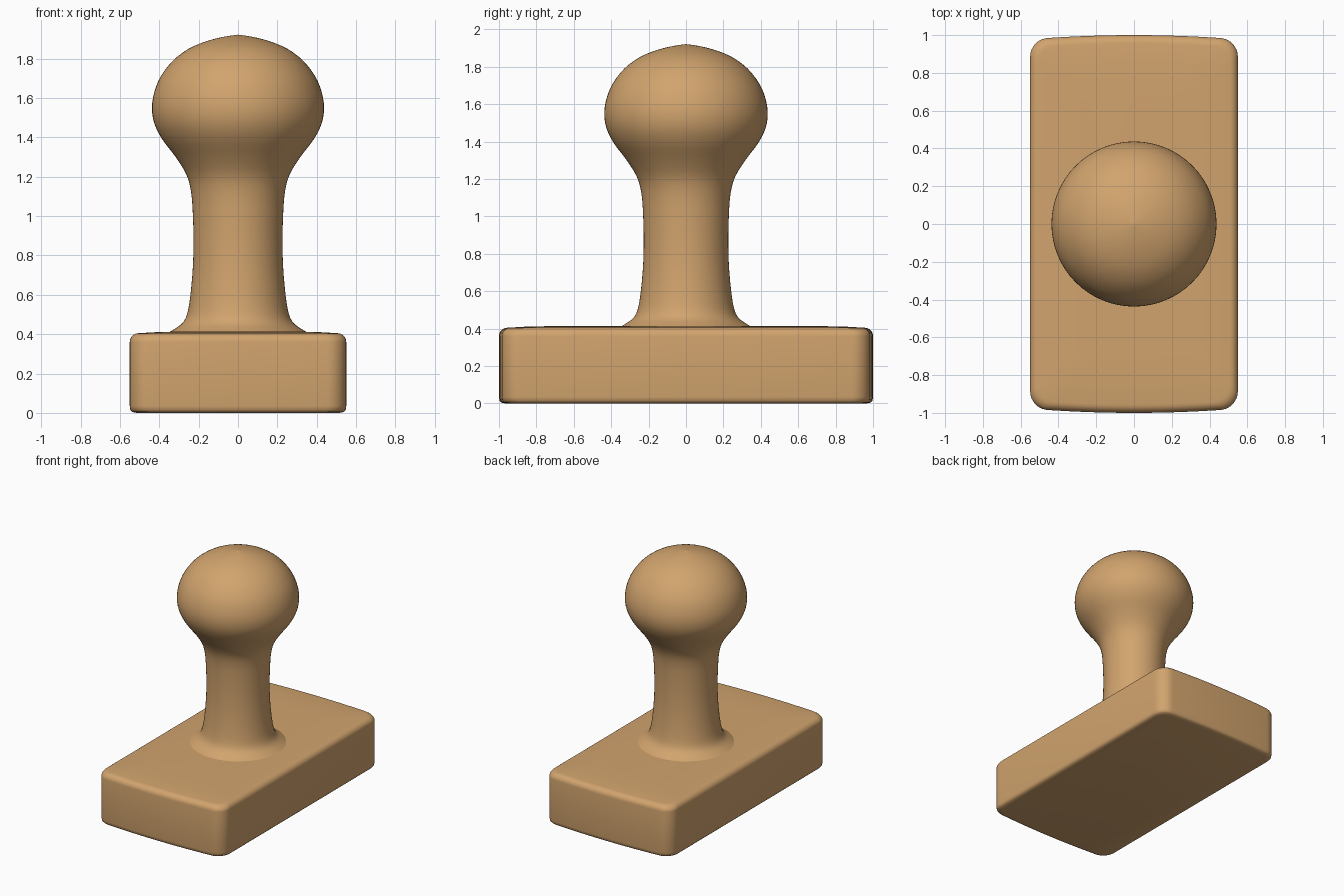
import bpy, bmesh, math
from mathutils import Vector

if "Cube" in bpy.data.objects:
    bpy.data.objects.remove(bpy.data.objects["Cube"])

wood = bpy.data.materials.new("light wood")
wood.diffuse_color = (0.64, 0.37, 0.155, 1)
wood.use_nodes = True
wood.node_tree.nodes["Principled BSDF"].inputs["Base Color"].default_value = wood.diffuse_color


def loft(name, rings, angle):
    """Skin a stack of equal-length closed rings and cap both ends."""
    bm = bmesh.new()
    rows = [[bm.verts.new(p) for p in ring] for ring in rings]
    n = len(rows[0])
    for a, b in zip(rows, rows[1:]):
        for i in range(n):
            j = (i + 1) % n
            bm.faces.new((a[i], a[j], b[j], b[i]))
    bm.faces.new(rows[0][::-1])
    bm.faces.new(rows[-1])
    bmesh.ops.recalc_face_normals(bm, faces=bm.faces)
    me = bpy.data.meshes.new(name)
    bm.to_mesh(me)
    bm.free()
    me.materials.append(wood)
    ob = bpy.data.objects.new(name, me)
    bpy.context.collection.objects.link(ob)
    bpy.ops.object.select_all(action='DESELECT')
    bpy.context.view_layer.objects.active = ob
    ob.select_set(True)
    bpy.ops.object.shade_smooth_by_angle(angle=math.radians(angle))
    return ob


# Base block: rounded corners, short ends slightly bowed
def outline(inset):
    q = []
    for i in range(9):
        t = math.radians(90 * i / 8)
        q.append((0.45 + 0.10 * math.cos(t), 0.885 + 0.10 * math.sin(t)))
    for i in range(1, 7):
        x = 0.45 * (1 - i / 6)
        q.append((x, 1 - 0.015 * (x / 0.45) ** 2))
    half = q + [(-x, y) for x, y in q[-2::-1]]
    full = half + [(-x, -y) for x, y in half]
    return [(x * (1 - inset / 0.55), y * (1 - inset)) for x, y in full]


levels = [(0.035, 0), (0.012, 0.005), (0.003, 0.015), (0, 0.035)]
for i in range(7):
    t = math.radians(90 * i / 6)
    levels.append((0.045 * (1 - math.cos(t)), 0.36 + 0.045 * math.sin(t)))
levels += [(0.15, 0.411), (0.30, 0.414)]
loft("base_block", [[(x, y, z) for x, y in outline(d)] for d, z in levels], 50)

# Turned handle: smooth curve through (radius, height) points
profile = [(0.36, 0.405), (0.325, 0.425), (0.275, 0.465), (0.25, 0.54), (0.232, 0.7),
           (0.226, 0.85), (0.229, 1.0), (0.238, 1.12), (0.262, 1.21), (0.317, 1.3),
           (0.385, 1.39), (0.425, 1.47), (0.437, 1.55), (0.425, 1.63), (0.392, 1.71),
           (0.33, 1.79), (0.25, 1.85), (0.16, 1.888), (0.075, 1.91), (0.002, 1.921)]
pts = [Vector(p) for p in profile]
curve = []
for i in range(len(pts) - 1):
    p0, p1, p2, p3 = pts[max(i - 1, 0)], pts[i], pts[i + 1], pts[min(i + 2, len(pts) - 1)]
    for k in range(3):
        t = k / 3
        curve.append(0.5 * (2 * p1 + (p2 - p0) * t + (2 * p0 - 5 * p1 + 4 * p2 - p3) * t * t
                            + (3 * p1 - p0 - 3 * p2 + p3) * t ** 3))
curve.append(pts[-1])
N = 64
loft("knob_handle", [[(r * math.cos(2 * math.pi * i / N), r * math.sin(2 * math.pi * i / N), z)
                      for i in range(N)] for r, z in curve], 50)
